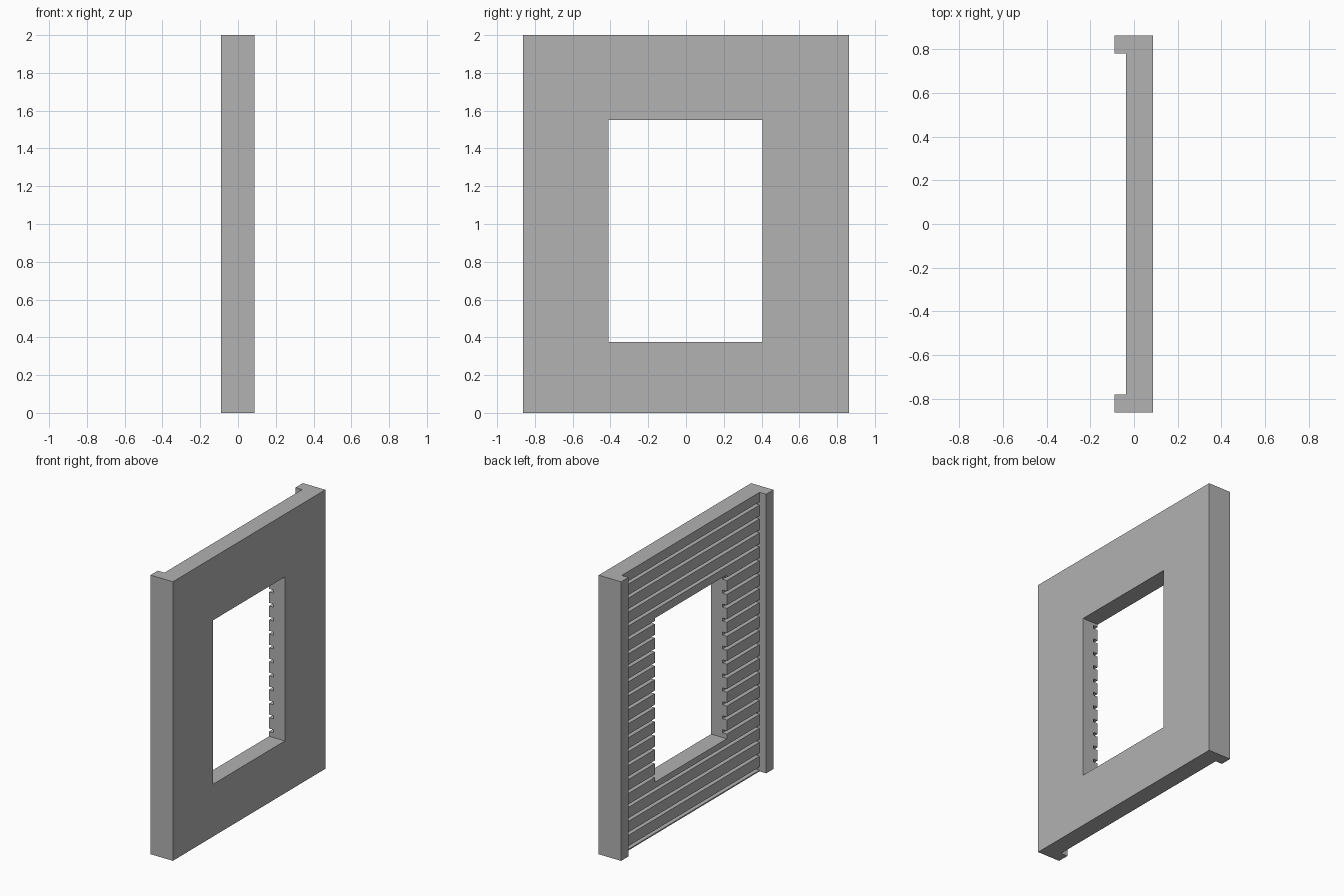
import bpy
import bmesh
from mathutils import Matrix, Vector

default = bpy.data.objects.get("Cube")
if default:
    bpy.data.objects.remove(default, do_unlink=True)

HEIGHT = 2.0
FRONT, BACK, POST_BACK = 0.088, -0.037, -0.09   # x of the wall faces and post faces
SIDE, POST_IN = 0.863, 0.78                     # y of the outer and inner post faces
PITCH, GAP, DEPTH = 0.1, 0.022, 0.034           # siding groove spacing, height, depth

grey = bpy.data.materials.new("wall_grey")
grey.use_nodes = True
grey.diffuse_color = (0.445, 0.445, 0.445, 1)
grey.node_tree.nodes["Principled BSDF"].inputs["Base Color"].default_value = grey.diffuse_color


def make_object(name, bm):
    mesh = bpy.data.meshes.new(name)
    bmesh.ops.recalc_face_normals(bm, faces=bm.faces)
    bm.to_mesh(mesh)
    bm.free()
    mesh.materials.append(grey)
    obj = bpy.data.objects.new(name, mesh)
    bpy.context.collection.objects.link(obj)
    return obj


def add_box(bm, low, high):
    low, high = Vector(low), Vector(high)
    matrix = Matrix.Translation((low + high) / 2) @ Matrix.Diagonal((*(high - low), 1))
    bmesh.ops.create_cube(bm, size=1, matrix=matrix)


# Wall with a post lip along each side: plan outline raised to full height
half = [(FRONT, SIDE), (POST_BACK, SIDE), (POST_BACK, POST_IN), (BACK, POST_IN)]
outline = half + [(x, -y) for x, y in reversed(half)]
bm = bmesh.new()
base = bm.faces.new([bm.verts.new((x, y, 0)) for x, y in outline])
raised = bmesh.ops.extrude_face_region(bm, geom=[base])["geom"]
bmesh.ops.translate(bm, vec=(0, 0, HEIGHT),
                    verts=[v for v in raised if isinstance(v, bmesh.types.BMVert)])
wall = make_object("siding_wall", bm)

# Cutter for the horizontal siding grooves between the posts
bm = bmesh.new()
for i in range(20):
    z = 0.02 + i * PITCH
    add_box(bm, (BACK - 0.03, -POST_IN, z - GAP / 2), (BACK + DEPTH, POST_IN, z + GAP / 2))
grooves = make_object("groove_cutter", bm)

# Cutter for the window opening
bm = bmesh.new()
add_box(bm, (-0.3, -0.41, 0.375), (0.3, 0.405, 1.55))
window = make_object("window_cutter", bm)

for cutter in (grooves, window):
    cutter.hide_render = True
    cut = wall.modifiers.new(cutter.name, 'BOOLEAN')
    cut.operation = 'DIFFERENCE'
    cut.solver = 'EXACT'
    cut.object = cutter

# Bake the cuts and drop the helpers
graph = bpy.context.evaluated_depsgraph_get()
carved = bpy.data.meshes.new_from_object(wall.evaluated_get(graph))
wall.modifiers.clear()
wall.data = carved
for cutter in (grooves, window):
    bpy.data.objects.remove(cutter, do_unlink=True)
